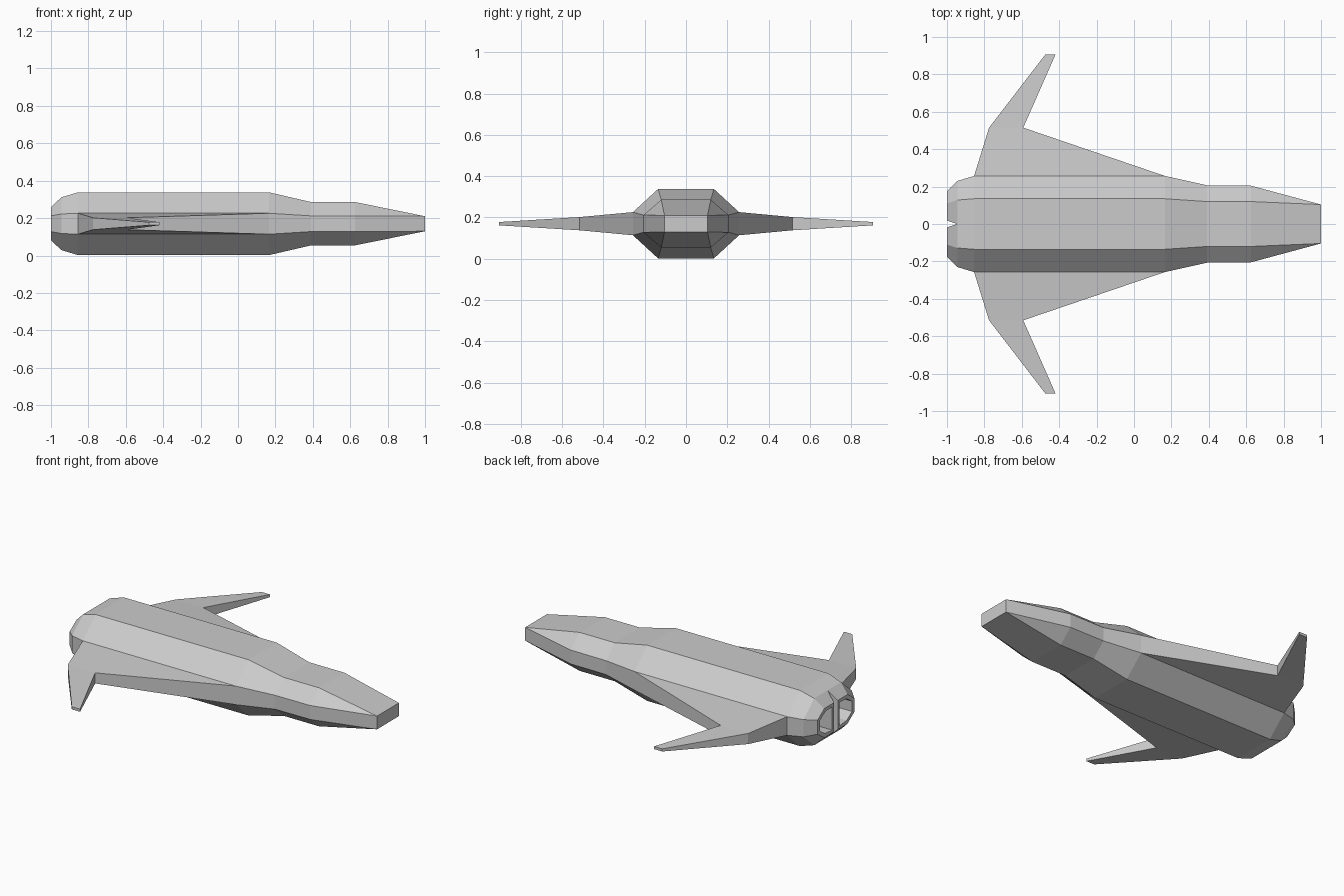
import bpy
import bmesh

cube = bpy.data.objects.get("Cube")
if cube:
    bpy.data.objects.remove(cube)

grey = bpy.data.materials.new("hull grey")
grey.use_nodes = True
colour = (0.6, 0.6, 0.6, 1)
grey.diffuse_color = colour
grey.node_tree.nodes["Principled BSDF"].inputs["Base Color"].default_value = colour

MID = 0.17  # height of the symmetry plane


def loft(bm, sections, closed):
    """Skin matching rings of points; returns the vertex rings."""
    rings = [[bm.verts.new(p) for p in s] for s in sections]
    n = len(rings[0])
    for a, b in zip(rings, rings[1:]):
        for i in range(n if closed else n - 1):
            j = (i + 1) % n
            bm.faces.new((a[i], a[j], b[j], b[i]))
    return rings


def finish(bm, name):
    """Make the mirrored object from its left or right half."""
    bmesh.ops.remove_doubles(bm, verts=bm.verts, dist=0.0005)
    bmesh.ops.recalc_face_normals(bm, faces=bm.faces)
    mesh = bpy.data.meshes.new(name)
    bm.to_mesh(mesh)
    bm.free()
    mesh.materials.append(grey)
    obj = bpy.data.objects.new(name, mesh)
    bpy.context.collection.objects.link(obj)
    mod = obj.modifiers.new("mirror", 'MIRROR')
    mod.use_axis = (False, True, False)
    return obj


# Hull: x, centre gap, deck half width, full half width, deck height, side height
stations = [
    (1.0, 0, 0.104, 0.104, 0.04, 0.04),
    (0.625, 0, 0.12, 0.205, 0.116, 0.042),
    (0.39, 0, 0.12, 0.207, 0.116, 0.042),
    (0.165, 0, 0.135, 0.257, 0.168, 0.056),
    (-0.855, 0, 0.135, 0.257, 0.168, 0.056),
    (-0.945, 0, 0.128, 0.23, 0.141, 0.052),
    (-1.0, 0.018, 0.11, 0.175, 0.088, 0.042),
]


def half_section(x, gap, deck, side, top, edge):
    upper = [(gap, top), (deck, top), (side, edge)]
    lower = [(y, -z) for y, z in reversed(upper)]
    return [(x, y, MID + z) for y, z in upper + lower]


bm = bmesh.new()
rings = loft(bm, [half_section(*s) for s in stations], False)
bm.faces.new(rings[0])
# Notch wall between the two engine lobes
a, b = rings[-2], rings[-1]
bm.faces.new((a[0], a[-1], b[-1], b[0]))
# Recessed engine opening
opening = bm.faces.new(b)
bmesh.ops.recalc_face_normals(bm, faces=bm.faces)
bmesh.ops.inset_individual(bm, faces=[opening], thickness=0.024)
back = bmesh.ops.extrude_discrete_faces(bm, faces=[opening])["faces"][0]
bmesh.ops.translate(bm, verts=back.verts, vec=(0.1, 0, 0))
finish(bm, "hull")

# Wings: trailing x, leading x, y, half thickness
ribs = [
    (-0.855, 0.165, 0.257, 0.056),
    (-0.775, -0.592, 0.515, 0.032),
    (-0.475, -0.42, 0.905, 0.008),
]
bm = bmesh.new()
rings = loft(bm, [[(t, y, MID - h), (l, y, MID - h), (l, y, MID + h), (t, y, MID + h)]
                  for t, l, y, h in ribs], True)
bm.faces.new(rings[-1])
bmesh.ops.recalc_face_normals(bm, faces=bm.faces)
finish(bm, "wings")
